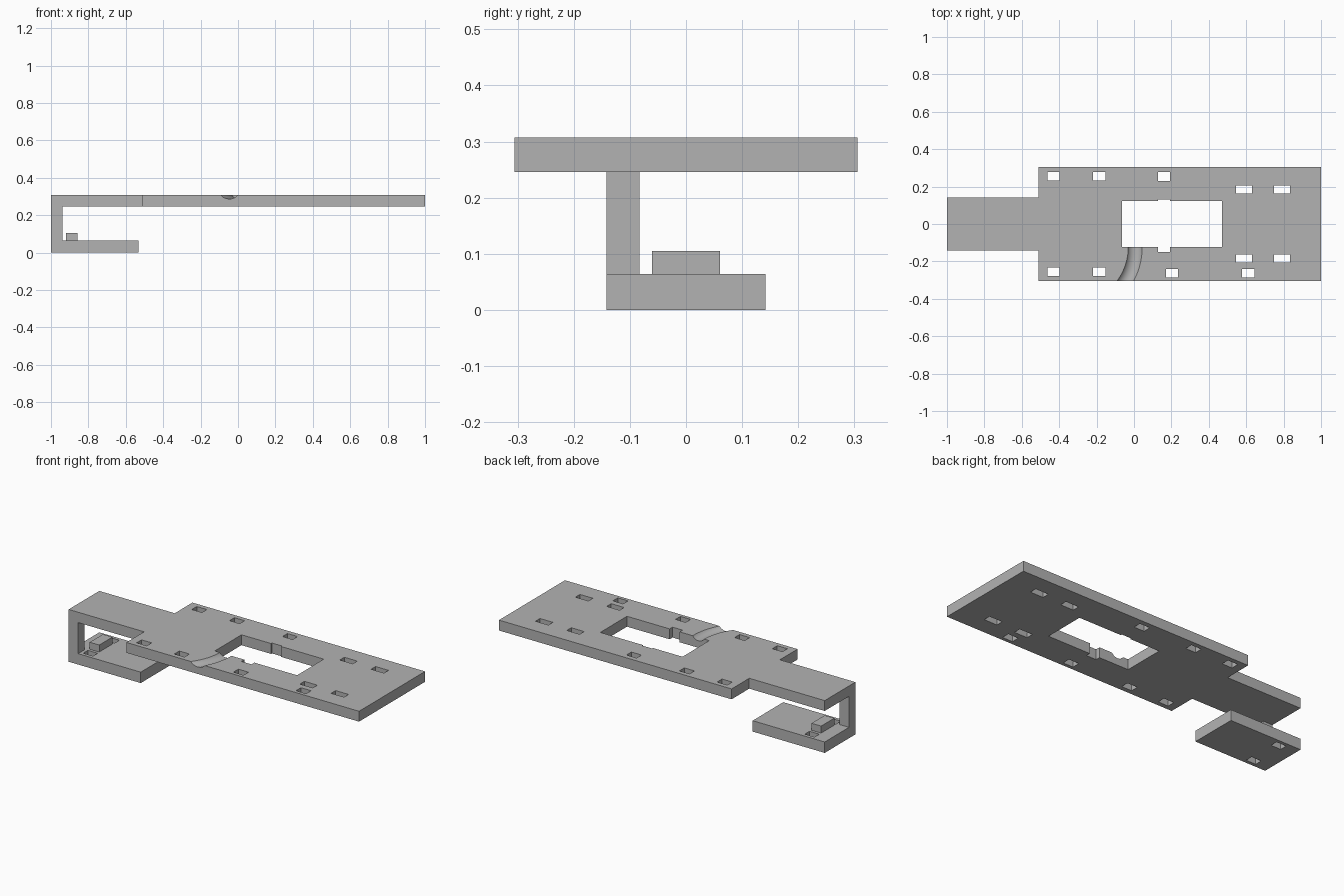
import bpy, bmesh, math
from mathutils import Matrix, Vector

cube = bpy.data.objects.get("Cube")
if cube:
    bpy.data.objects.remove(cube, do_unlink=True)

grey = bpy.data.materials.new("plain grey")
grey.use_nodes = True
colour = (0.45, 0.45, 0.45, 1)
grey.diffuse_color = colour
grey.node_tree.nodes["Principled BSDF"].inputs["Base Color"].default_value = colour

TOP, UNDER, BASE = 0.307, 0.246, 0.064   # heights of the two plates
HALF_W, ARM_W = 0.306, 0.142             # half widths of body and arm


def finish(name, bm):
    bmesh.ops.recalc_face_normals(bm, faces=bm.faces)
    mesh = bpy.data.meshes.new(name)
    bm.to_mesh(mesh)
    bm.free()
    mesh.materials.append(grey)
    obj = bpy.data.objects.new(name, mesh)
    bpy.context.collection.objects.link(obj)
    return obj


def add_box(bm, x, y, z):
    lo, hi = Vector((x[0], y[0], z[0])), Vector((x[1], y[1], z[1]))
    bmesh.ops.create_cube(bm, size=1, matrix=Matrix.Translation((lo + hi) / 2)
                          @ Matrix.Diagonal((*(hi - lo), 1)))


def box(name, x, y, z):
    bm = bmesh.new()
    add_box(bm, x, y, z)
    return finish(name, bm)


def cut(target, cutter):
    cutter.hide_render = True
    mod = target.modifiers.new("cut", 'BOOLEAN')
    mod.operation, mod.solver, mod.object = 'DIFFERENCE', 'EXACT', cutter
    bpy.ops.object.select_all(action='DESELECT')
    bpy.context.view_layer.objects.active = target
    target.select_set(True)
    bpy.ops.object.modifier_apply(modifier=mod.name)
    bpy.data.objects.remove(cutter, do_unlink=True)


def slots(centres, half_x, half_y, z):
    bm = bmesh.new()
    for x, y in centres:
        add_box(bm, (x - half_x, x + half_x), (y - half_y, y + half_y), z)
    return finish("slot_cutter", bm)


# Top plate: wide body with a narrow arm
outline = [(-1, -ARM_W), (-0.51, -ARM_W), (-0.51, -HALF_W), (1, -HALF_W),
           (1, HALF_W), (-0.51, HALF_W), (-0.51, ARM_W), (-1, ARM_W)]
bm = bmesh.new()
face = bm.faces.new([bm.verts.new((x, y, UNDER)) for x, y in outline])
raised = bmesh.ops.extrude_face_region(bm, geom=[face])["geom"]
bmesh.ops.translate(bm, vec=(0, 0, TOP - UNDER),
                    verts=[v for v in raised if isinstance(v, bmesh.types.BMVert)])
plate = finish("top_plate", bm)

# Central window with its two side notches
through = (0.2, 0.4)
cut(plate, box("window_cutter", (-0.064, 0.47), (-0.124, 0.124), through))
cut(plate, box("notch_cutter", (0.128, 0.193), (-0.151, 0.132), through))

# Rectangular slots
edge = [(x, s * 0.256) for x in (-0.43, -0.185) for s in (-1, 1)]
edge += [(0.16, 0.254), (0.203, -0.263), (0.61, -0.263)]
cut(plate, slots(edge, 0.033, 0.023, through))
inner = [(x, s * 0.185) for x in (0.588, 0.791) for s in (-1, 1)]
cut(plate, slots(inner, 0.042, 0.021, through))

# Curved shallow groove from the window to the front edge
bm = bmesh.new()
pivot, sweep, tube = Vector((-0.332, -0.124, 0)), 0.3385, 0.045
start = math.radians(10)
ring = []
for i in range(48):
    a = math.tau * i / 48
    r = sweep + tube * math.cos(a)
    ring.append(bm.verts.new(pivot + Vector((
        r * math.cos(start), r * math.sin(start), TOP + 0.025 + tube * math.sin(a)))))
section = bm.faces.new(ring)
bmesh.ops.spin(bm, geom=[section, *section.edges, *ring], cent=pivot, axis=(0, 0, 1),
               angle=math.radians(-60), steps=32, use_duplicate=False)
bm.verts.ensure_lookup_table()
# Close both ends of the sweep
bmesh.ops.holes_fill(bm, edges=[e for e in bm.edges if e.is_boundary], sides=0)
cut(plate, finish("groove_cutter", bm))
bpy.ops.object.shade_smooth_by_angle(angle=math.radians(30))

# Lower bracket: corner post, base and locating block
box("corner_post", (-1, -0.938), (-ARM_W, -0.083), (BASE, UNDER))
base = box("lower_plate", (-1, -0.532), (-ARM_W, ARM_W), (0, BASE))
cut(base, slots([(-0.888, s * 0.1) for s in (-1, 1)], 0.032, 0.022, (-0.1, 0.2)))
box("locating_block", (-0.92, -0.858), (-0.061, 0.061), (BASE, 0.105))
